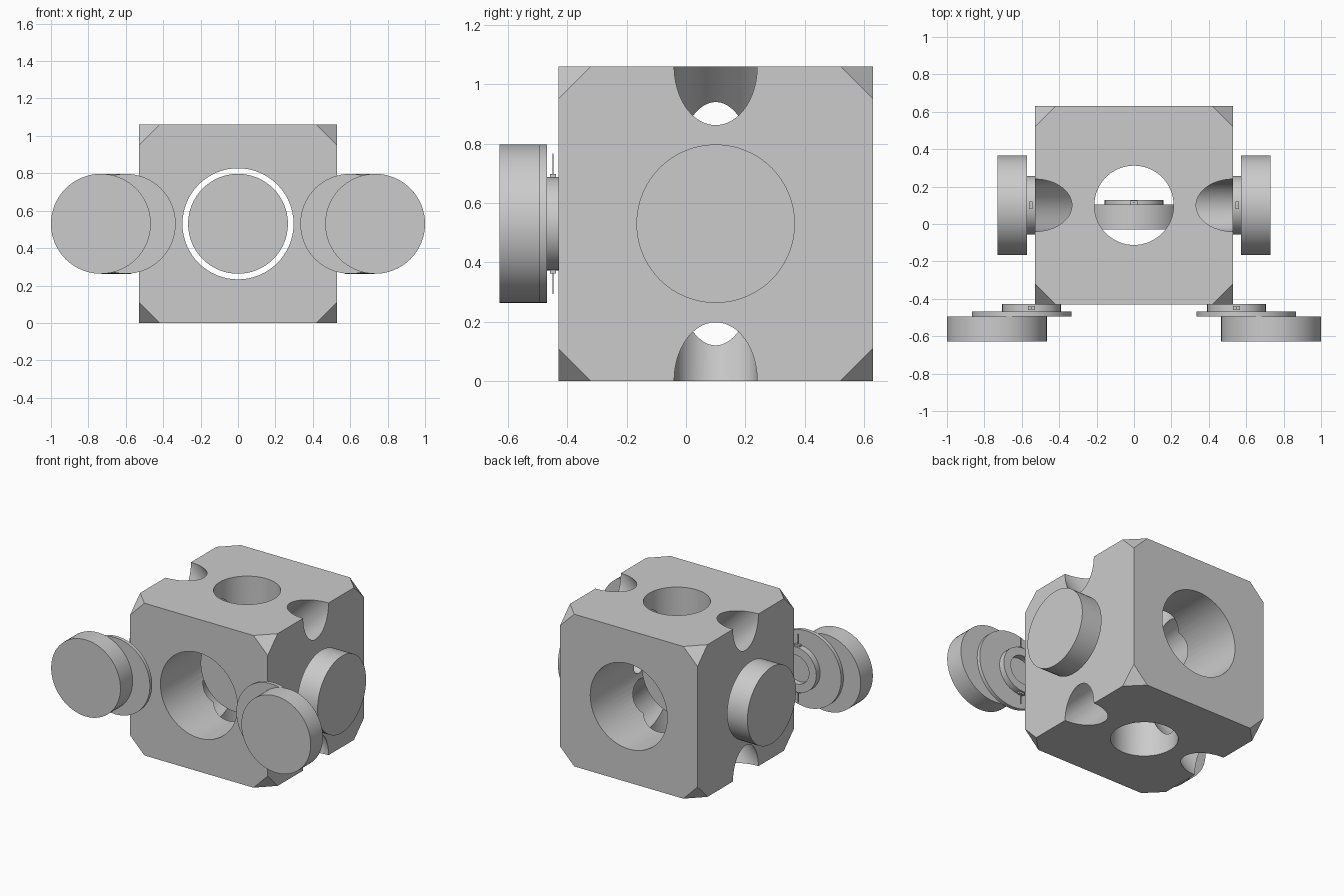
import bpy, bmesh, math
from mathutils import Vector, Matrix

if "Cube" in bpy.data.objects:
    bpy.data.objects.remove(bpy.data.objects["Cube"])

CENTRE = Vector((0, 0.10, 0.53))
H = 0.53          # half the cube's edge
R = 0.267         # cap and flange radius
HUB = 0.157       # hub radius


def add_object(name, bm, smooth=False):
    bmesh.ops.recalc_face_normals(bm, faces=bm.faces)
    mesh = bpy.data.meshes.new(name)
    bm.to_mesh(mesh)
    bm.free()
    ob = bpy.data.objects.new(name, mesh)
    bpy.context.collection.objects.link(ob)
    if smooth:
        shade(ob)
    return ob


def shade(ob):
    bpy.ops.object.select_all(action='DESELECT')
    ob.select_set(True)
    bpy.context.view_layer.objects.active = ob
    bpy.ops.object.shade_smooth_by_angle(angle=math.radians(30))


def aim(centre, axis):
    rot = Vector(axis).to_track_quat('Z', 'Y').to_matrix().to_4x4()
    return Matrix.Translation(centre) @ rot


def disc(name, start, axis, length, radius):
    """Solid cylinder starting at a point and running along an axis."""
    axis = Vector(axis).normalized()
    bm = bmesh.new()
    bmesh.ops.create_cone(bm, cap_ends=True, segments=64, radius1=radius,
                          radius2=radius, depth=length,
                          matrix=aim(Vector(start) + axis * length / 2, axis))
    return add_object(name, bm, True)


def ring(name, start, axis, length, outer, inner, n=64):
    bm = bmesh.new()
    profile = [(inner, 0), (outer, 0), (outer, length), (inner, length)]
    loops = []
    for i in range(n):
        a = 2 * math.pi * i / n
        loops.append([bm.verts.new((r * math.cos(a), r * math.sin(a), z)) for r, z in profile])
    for i in range(n):
        a, b = loops[i], loops[(i + 1) % n]
        for j in range(4):
            k = (j + 1) % 4
            bm.faces.new((a[j], a[k], b[k], b[j]))
    bmesh.ops.transform(bm, matrix=aim(start, axis), verts=bm.verts)
    return add_object(name, bm, True)


def box(name, centre, size):
    bm = bmesh.new()
    bmesh.ops.create_cube(bm, size=1, matrix=Matrix.Translation(centre) @ Matrix.Diagonal((*size, 1)))
    return add_object(name, bm)


# Cube body with its eight corners sliced off
bm = bmesh.new()
bmesh.ops.create_cube(bm, size=2 * H, matrix=Matrix.Translation(CENTRE))
for sx in (-1, 1):
    for sy in (-1, 1):
        for sz in (-1, 1):
            n = Vector((sx, sy, sz))
            point = CENTRE + n * (H - 0.11 / 3)
            cut = bmesh.ops.bisect_plane(bm, geom=bm.verts[:] + bm.edges[:] + bm.faces[:],
                                         plane_co=point, plane_no=n, clear_outer=True)
            edges = [e for e in cut['geom_cut'] if isinstance(e, bmesh.types.BMEdge)]
            bmesh.ops.edgeloop_fill(bm, edges=edges)
body = add_object("cube_body", bm)

# Through holes: front-back, vertical, small sideways one, two diagonals
for axis, radius in (((0, 1, 0), 0.297), ((0, 0, 1), 0.212), ((1, 0, 0), 0.05),
                     ((1, 0, 1), 0.14), ((1, 0, -1), 0.14)):
    d = Vector(axis).normalized()
    cutter = disc("hole_cutter", CENTRE - d * 1.2, d, 2.4, radius)
    cutter.hide_render = True
    mod = body.modifiers.new("hole", 'BOOLEAN')
    mod.operation = 'DIFFERENCE'
    mod.solver = 'EXACT'
    mod.object = cutter
    bpy.context.view_layer.objects.active = body
    bpy.ops.object.modifier_apply(modifier=mod.name)
    bpy.data.objects.remove(cutter, do_unlink=True)
shade(body)


def hub(name, start, axis, length):
    """Hub ring with a small nub and thin pin above and below."""
    start, axis = Vector(start), Vector(axis)
    ring(name + "_hub", start, axis, length, HUB, 0.10)
    mid = start + axis * length / 2
    along = Vector((abs(axis.x), abs(axis.y), 0))
    across = Vector((along.y, along.x, 0))
    for s, label in ((1, "top"), (-1, "bottom")):
        up = Vector((0, 0, s))
        nub = along * 0.02 + across * 0.04 + Vector((0, 0, 0.014))
        pin = along * 0.004 + across * 0.004 + Vector((0, 0, 0.08))
        box(f"{name}_{label}_nub", mid + up * (HUB + 0.004), nub)
        box(f"{name}_{label}_pin", mid + up * (HUB + 0.04), pin)


for s, side in ((-1, "left"), (1, "right")):
    # Side button: hub, flange and cap stacked on one axis
    name = side + "_button"
    out = Vector((s, 0, 0))
    face = CENTRE + out * H
    hub(name, face, out, 0.045)
    disc(name + "_flange", face + out * 0.043, out, 0.012, R)
    disc(name + "_cap", face + out * 0.055, out, 0.145, R)

    # Front button: same stack with each layer slid outward
    name = side + "_front_button"
    fwd = Vector((0, -1, 0))
    hub(name, (s * 0.548, -0.427, 0.53), fwd, 0.043)
    disc(name + "_flange", (s * 0.60, -0.469, 0.53), fwd, 0.025, R)
    disc(name + "_cap", (s * 0.733, -0.494, 0.53), fwd, 0.134, R)

# Button floating in the middle of the front-back hole
disc("middle_button_cap", (0, -0.03, 0.53), (0, 1, 0), 0.134, R)
hub("middle_button", (0, 0.103, 0.53), (0, 1, 0), 0.024)
